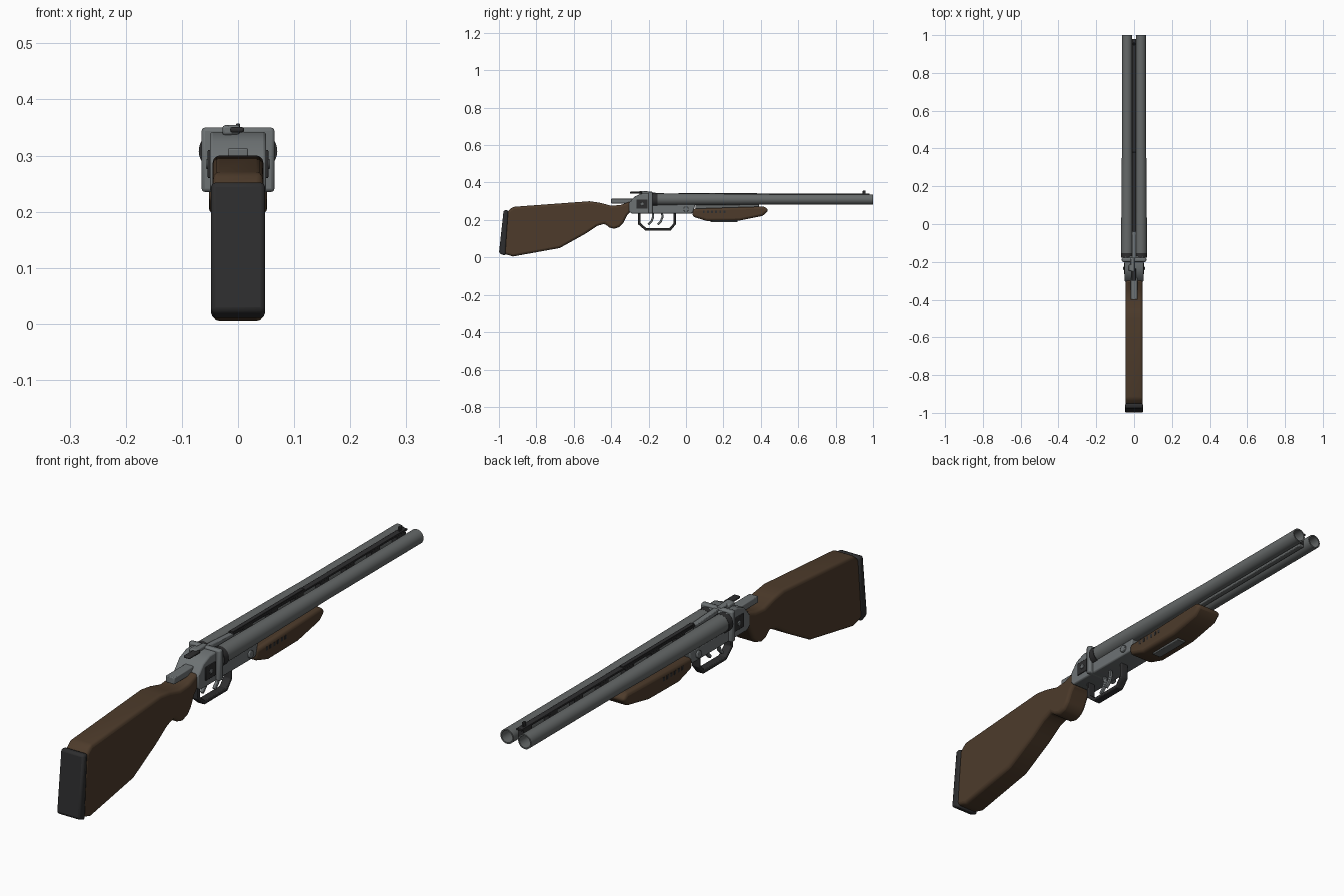
import bpy, bmesh, math
from mathutils import Vector, Matrix

cube = bpy.data.objects.get("Cube")
if cube:
    bpy.data.objects.remove(cube)


def material(name, rgb):
    m = bpy.data.materials.new(name)
    m.use_nodes = True
    m.diffuse_color = (*rgb, 1)
    m.node_tree.nodes["Principled BSDF"].inputs["Base Color"].default_value = (*rgb, 1)
    return m


STEEL = material("barrel grey", (0.13, 0.14, 0.14))
LIGHT = material("receiver steel", (0.155, 0.17, 0.175))
WOOD = material("walnut brown", (0.075, 0.044, 0.024))
BLACK = material("rubber black", (0.027, 0.027, 0.028))


def finish(bm, name, mat, bevel=0.0, segments=2):
    bmesh.ops.recalc_face_normals(bm, faces=bm.faces)
    mesh = bpy.data.meshes.new(name)
    bm.to_mesh(mesh)
    bm.free()
    mesh.materials.append(mat)
    ob = bpy.data.objects.new(name, mesh)
    bpy.context.collection.objects.link(ob)
    if bevel:
        mod = ob.modifiers.new("soft edges", "BEVEL")
        mod.width, mod.segments = bevel, segments
        mod.angle_limit = math.radians(35)
    bpy.ops.object.select_all(action="DESELECT")
    ob.select_set(True)
    bpy.context.view_layer.objects.active = ob
    bpy.ops.object.shade_smooth_by_angle(angle=math.radians(40))
    return ob


def prism(name, pts, half, mat, bevel=0.0, x=0.0, segments=2):
    """Side profile of (y, z) points, extruded across x."""
    bm = bmesh.new()
    face = bm.faces.new([bm.verts.new((x - half, y, z)) for y, z in pts])
    ext = bmesh.ops.extrude_face_region(bm, geom=[face])["geom"]
    bmesh.ops.translate(bm, vec=(2 * half, 0, 0),
                        verts=[v for v in ext if isinstance(v, bmesh.types.BMVert)])
    return finish(bm, name, mat, bevel, segments)


def box(name, x, y, z, mat, bevel=0.0):
    prof = [(y[0], z[0]), (y[1], z[0]), (y[1], z[1]), (y[0], z[1])]
    return prism(name, prof, (x[1] - x[0]) / 2, mat, bevel, (x[0] + x[1]) / 2)


def lathe(name, profile, x, z, mat):
    """Spin (radius, y) points around a lengthwise axis."""
    bm = bmesh.new()
    verts = [bm.verts.new((x + r, y, z)) for r, y in profile]
    edges = [bm.edges.new(p) for p in zip(verts, verts[1:])]
    bmesh.ops.spin(bm, geom=verts + edges, cent=(x, 0, z), axis=(0, 1, 0),
                   angle=math.tau, steps=32)
    bmesh.ops.remove_doubles(bm, verts=bm.verts, dist=0.0001)
    return finish(bm, name, mat)


def pin(name, x, y, z, radius, depth, mat):
    bm = bmesh.new()
    bmesh.ops.create_cone(bm, cap_ends=True, segments=20, radius1=radius, radius2=radius,
                          depth=depth, matrix=Matrix.Translation((x, y, z))
                          @ Matrix.Rotation(math.pi / 2, 4, "Y"))
    return finish(bm, name, mat, 0.002)


def strip(name, path, thick, half, mat, bevel, x=0.0):
    """Flat bar that follows a (y, z) path."""
    pts = [Vector(p) for p in path]
    sides = ([], [])
    for i, p in enumerate(pts):
        dirs = [(b - a).normalized() for a, b in zip(pts[max(i - 1, 0):i + 2], pts[max(i - 1, 0) + 1:i + 2])]
        t = sum(dirs, Vector((0, 0))).normalized()
        n = Vector((-t.y, t.x)) * thick / 2 / max(t.dot(dirs[0]), 0.5)
        sides[0].append(p + n)
        sides[1].append(p - n)
    return prism(name, sides[0] + sides[1][::-1], half, mat, bevel, x)


# Shoulder stock with pistol grip and butt pad
prism("stock", [(-0.955, 0.245), (-0.925, 0.27), (-0.515, 0.30), (-0.46, 0.292),
                (-0.40, 0.276), (-0.35, 0.28), (-0.295, 0.30), (-0.295, 0.245),
                (-0.315, 0.225), (-0.335, 0.185), (-0.355, 0.163), (-0.385, 0.153),
                (-0.41, 0.16), (-0.435, 0.18), (-0.475, 0.168), (-0.54, 0.125),
                (-0.675, 0.05), (-0.925, 0.005), (-0.975, 0.02)],
      0.045, WOOD, 0.012, segments=3)
prism("butt_pad", [(-1.0, 0.022), (-0.965, 0.008), (-0.95, 0.252), (-0.975, 0.252)],
      0.048, BLACK, 0.008)

# Receiver, standing breech and tang
prism("receiver", [(-0.305, 0.245), (-0.29, 0.235), (0.035, 0.235), (0.05, 0.283),
                   (-0.17, 0.283), (-0.17, 0.342), (-0.235, 0.342), (-0.275, 0.325),
                   (-0.305, 0.29)], 0.05, LIGHT, 0.005)
box("breech_band", (-0.065, 0.065), (-0.2, -0.178), (0.235, 0.35), LIGHT, 0.006)
box("tang", (-0.018, 0.018), (-0.4, -0.27), (0.288, 0.313), LIGHT, 0.003)
prism("barrel_wedge", [(-0.18, 0.325), (-0.04, 0.325), (-0.04, 0.338), (-0.18, 0.346)],
      0.011, LIGHT, 0.002)

# Side plates and pins
for label, s in (("left", 1), ("right", -1)):
    box(label + "_side_plate", sorted((s * 0.049, s * 0.054)), (-0.265, -0.205),
        (0.26, 0.31), BLACK, 0.002)
    pin(label + "_plate_pin", s * 0.053, -0.235, 0.285, 0.009, 0.008, LIGHT)
    pin(label + "_hinge_pin", s * 0.052, 0.0, 0.258, 0.014, 0.01, LIGHT)

    # Hollow tapered barrel and its dark breech ring
    lathe(label + "_barrel", [(0, -0.175), (0.032, -0.175), (0.032, -0.1), (0.029, 0.3),
                              (0.027, 0.45), (0.027, 1.0), (0.022, 1.0),
                              (0.022, 0.7), (0, 0.7)], s * 0.0365, 0.31, STEEL)
    lathe(label + "_breech_ring", [(0.03, -0.178), (0.0345, -0.178), (0.0345, -0.153),
                                   (0.03, -0.153)], s * 0.0355, 0.308, BLACK)

# Top lever
prism("lever", [(-0.25, 0.338), (-0.19, 0.335), (-0.18, 0.352), (-0.25, 0.355)],
      0.011, LIGHT, 0.004, x=-0.008)
box("lever_thumb_piece", (-0.014, 0.011), (-0.3, -0.235), (0.341, 0.351), BLACK, 0.004)
box("lever_side_knob", (-0.028, -0.008), (-0.25, -0.215), (0.336, 0.354), LIGHT, 0.005)

# Ventilated top rib, under rib and bead sight
box("top_rib", (-0.011, 0.011), (-0.04, 0.98), (0.334, 0.341), BLACK, 0.001)
box("rib_step", (-0.008, 0.008), (-0.04, 0.38), (0.34, 0.345), BLACK, 0.001)
for i in range(7):
    y = 0.02 + i * 0.15
    box(f"rib_post_{i + 1}", (-0.01, 0.01), (y, y + 0.05), (0.3, 0.336), BLACK)
box("under_rib", (-0.011, 0.011), (-0.15, 0.97), (0.288, 0.3), STEEL, 0.003)
box("bead_sight", (-0.004, 0.004), (0.945, 0.96), (0.338, 0.357), BLACK, 0.002)

# Fore-end with inlay, lug and side slots
prism("fore_end", [(0.035, 0.26), (0.42, 0.272), (0.442, 0.252), (0.41, 0.222),
                   (0.285, 0.197), (0.11, 0.195), (0.035, 0.218)], 0.052, WOOD, 0.012, segments=3)
box("fore_end_lug", (-0.022, 0.022), (0.05, 0.39), (0.25, 0.295), STEEL, 0.003)
box("fore_end_inlay", (-0.018, 0.018), (0.13, 0.275), (0.189, 0.198), STEEL, 0.002)
for s in (1, -1):
    for i in range(6):
        y = 0.09 + i * 0.022
        box(f"fore_end_slot_{'left' if s > 0 else 'right'}_{i + 1}",
            sorted((s * 0.05, s * 0.0528)), (y, y + 0.01), (0.236, 0.25), BLACK)

# Trigger guard and two triggers
strip("trigger_guard", [(-0.25, 0.24), (-0.25, 0.18), (-0.215, 0.15), (-0.085, 0.15),
                        (-0.06, 0.18), (-0.06, 0.24)], 0.013, 0.015, BLACK, 0.003)
for label, y, x in (("rear", -0.178, -0.008), ("front", -0.128, 0.008)):
    strip(label + "_trigger", [(y, 0.24), (y + 0.002, 0.215), (y - 0.006, 0.193),
                               (y - 0.024, 0.175)], 0.011, 0.006, LIGHT, 0.002, x)
